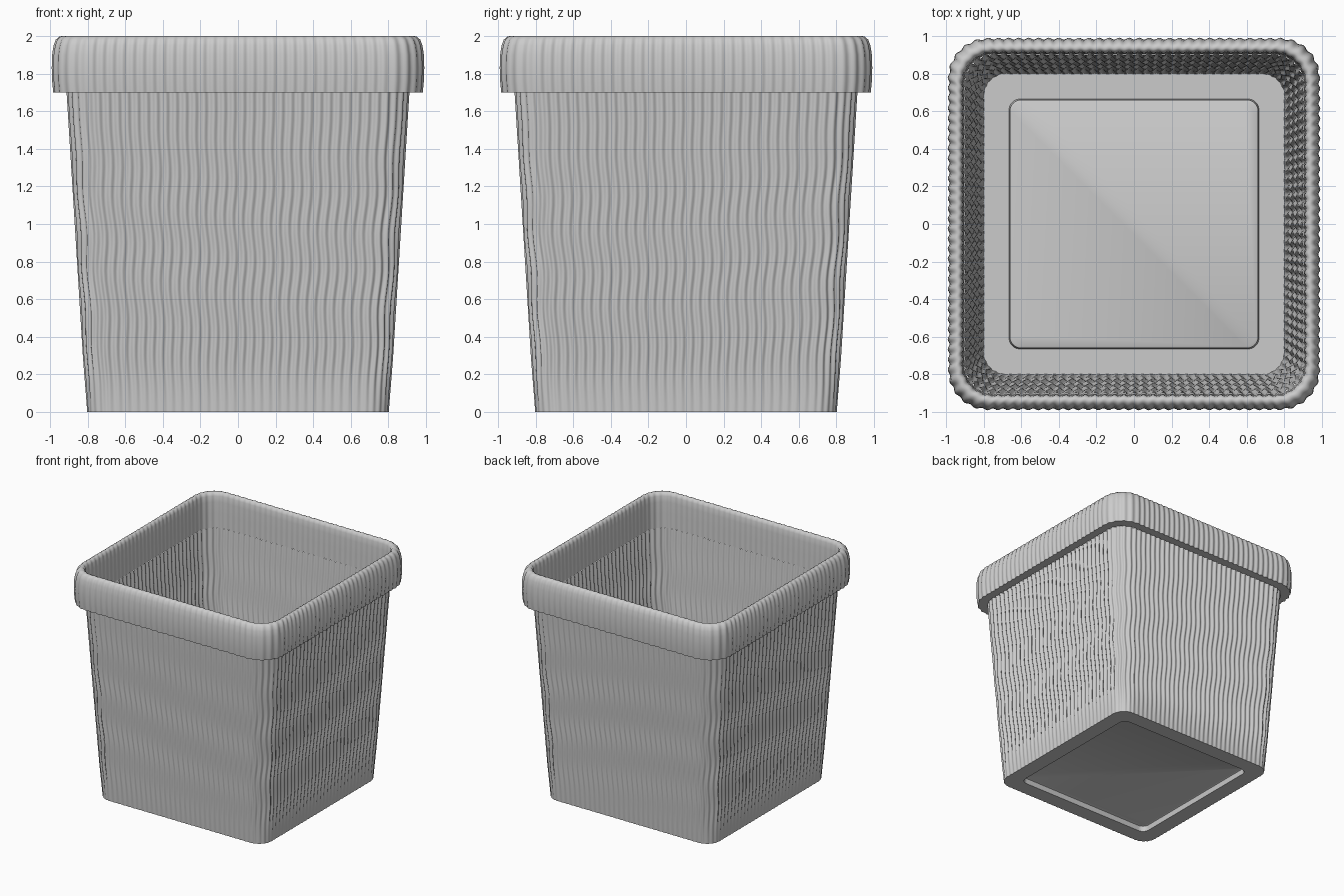
import bpy, bmesh, math

if "Cube" in bpy.data.objects:
    bpy.data.objects.remove(bpy.data.objects["Cube"])

RIBS, PER = 136, 7
N = RIBS * PER


def rounded_square(half, radius, u):
    """Point and normal on a rounded square; u in 0..1, evenly spaced on a reference shape."""
    side, f = divmod(u * 4, 1)
    straight = 1.48 / (1.48 + 0.16 * math.pi / 2)     # share of each quarter that is flat
    flat = half - radius
    if f < straight:
        x, y, a = flat * (2 * f / straight - 1), -half, -math.pi / 2
    else:
        a = -math.pi / 2 + (f - straight) / (1 - straight) * math.pi / 2
        x, y = flat + radius * math.cos(a), -flat + radius * math.sin(a)
    t = side * math.pi / 2
    c, s = math.cos(t), math.sin(t)
    return x * c - y * s, x * s + y * c, math.cos(a + t), math.sin(a + t)


def ribbed_shell(name, rows, cap=False):
    """Loft rounded-square rings: rows of (half, corner radius, z, rib depth, sway)."""
    bm = bmesh.new()
    rings = []
    for half, radius, z, depth, sway in rows:
        ring = []
        for i in range(N):
            u = i / N
            x, y, nx, ny = rounded_square(half, radius, u)
            d = depth * math.cos(2 * math.pi * RIBS * u)
            # gentle hand-made wobble of the ribs
            w = sway * math.sin(z * 15 + 3 * math.sin(2 * math.pi * u))
            ring.append(bm.verts.new((x + nx * d - ny * w, y + ny * d + nx * w, z)))
        rings.append(ring)
    for a, b in zip(rings, rings[1:]):
        for i in range(N):
            j = (i + 1) % N
            bm.faces.new((a[i], a[j], b[j], b[i]))
    if cap:
        bm.faces.new(list(reversed(rings[0])))
    me = bpy.data.meshes.new(name)
    bm.to_mesh(me)
    bm.free()
    ob = bpy.data.objects.new(name, me)
    bpy.context.collection.objects.link(ob)
    bpy.context.view_layer.objects.active = ob
    ob.select_set(True)
    bpy.ops.object.shade_smooth_by_angle(angle=math.radians(55))
    ob.select_set(False)


# Tapered body with a recessed floor
body = [(0.65, 0.06, 0.05, 0, 0), (0.66, 0.06, 0.045, 0, 0), (0.665, 0.06, 0.0, 0, 0),
        (0.73, 0.09, 0.0, 0.001, 0)]
STEPS = 34
for k in range(STEPS + 1):
    t = k / STEPS
    fade = min(1, t * 6)
    body.append((0.80 + 0.105 * t, 0.12 + 0.04 * t, 1.7 * t, 0.002 + 0.005 * fade,
                 0.008 * math.sin(math.pi * t)))
ribbed_shell("planter_body", body, cap=True)

# Thick rolled rim
rim_profile = [(0.905, 1.7), (0.978, 1.7), (0.984, 1.76), (0.986, 1.83), (0.984, 1.9),
               (0.976, 1.95), (0.965, 1.98), (0.95, 1.996), (0.935, 2.0), (0.922, 1.993),
               (0.914, 1.97), (0.91, 1.92), (0.908, 1.82), (0.905, 1.7)]
ribbed_shell("planter_rim", [(h, 0.16 + (h - 0.905) * 0.6, z, 0.005 if h > 0.96 else 0.003, 0)
                             for h, z in rim_profile])
